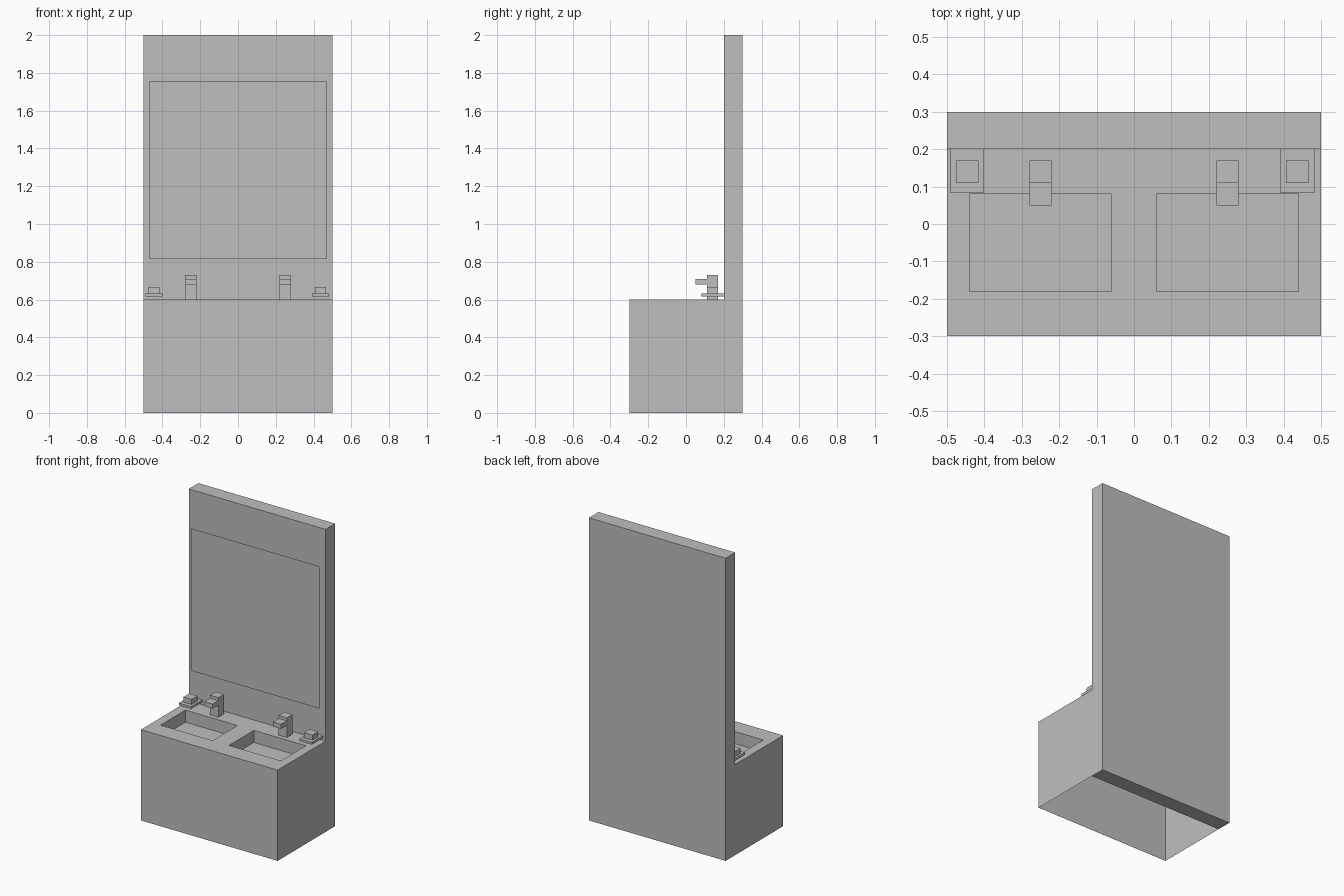
import bpy, bmesh

cube = bpy.data.objects.get("Cube")
if cube:
    bpy.data.objects.remove(cube)

# Single plain grey finish
grey = bpy.data.materials.new("plain grey")
grey.use_nodes = True
colour = (0.52, 0.52, 0.52, 1)
grey.diffuse_color = colour
grey.node_tree.nodes["Principled BSDF"].inputs["Base Color"].default_value = colour


def add_object(name, bm):
    mesh = bpy.data.meshes.new(name)
    bm.to_mesh(mesh)
    bm.free()
    mesh.materials.append(grey)
    obj = bpy.data.objects.new(name, mesh)
    bpy.context.collection.objects.link(obj)
    return obj


def add_box(name, xs, ys, zs):
    bm = bmesh.new()
    bmesh.ops.create_cube(bm, size=1)
    for v in bm.verts:
        v.co = [sum(r) / 2 + c * (r[1] - r[0]) for r, c in zip((xs, ys, zs), v.co)]
    return add_object(name, bm)


def add_quad(bm, *corners):
    return bm.faces.new([bm.verts.new(c) for c in corners])


# Back wall panel
add_box("back_panel", (-0.5, 0.5), (0.2, 0.3), (0, 2))

# Mirror: a thin sheet held just in front of the panel
bm = bmesh.new()
y, low, high, half = 0.18, 0.815, 1.755, 0.469
add_quad(bm, (-half, y, low), (half, y, low), (half, y, high), (-half, y, high))
add_object("mirror_sheet", bm)

# Cabinet shell, open underneath, with a sunken basin; one half, mirrored
bm = bmesh.new()
top, front, back = 0.6, -0.3, 0.2
xs = (0, 0.06, 0.44, 0.5)
ys = (front, -0.18, 0.08, back)
for i in range(3):
    for j in range(3):
        (x0, x1), (y0, y1) = xs[i:i + 2], ys[j:j + 2]
        face = add_quad(bm, (x0, y0, top), (x1, y0, top), (x1, y1, top), (x0, y1, top))
        if i == j == 1:
            basin = face
floor = bmesh.ops.extrude_discrete_faces(bm, faces=[basin])["faces"]
for v in floor[0].verts:
    v.co.z -= 0.08
add_quad(bm, (0, front, 0), (0.5, front, 0), (0.5, front, top), (0, front, top))
add_quad(bm, (0.5, front, 0), (0.5, back, 0), (0.5, back, top), (0.5, front, top))
bmesh.ops.remove_doubles(bm, verts=bm.verts, dist=0.0001)
cabinet = add_object("cabinet_with_basins", bm)
mirror = cabinet.modifiers.new("Mirror", "MIRROR")
mirror.use_clip = True

# Taps and soap dishes, one of each per basin
for side, tap_x, dish_x in (("right", -0.25, -0.446), ("left", 0.25, 0.437)):
    tap = (tap_x - 0.03, tap_x + 0.03)
    add_box(side + "_tap_column", tap, (0.11, 0.17), (top, 0.73))
    add_box(side + "_tap_spout", tap, (0.05, 0.11), (0.68, 0.71))
    add_box(side + "_soap_dish", (dish_x - 0.045, dish_x + 0.045), (0.083, 0.202), (0.617, 0.632))
    add_box(side + "_soap_bar", (dish_x - 0.03, dish_x + 0.03), (0.11, 0.17), (0.632, 0.666))
